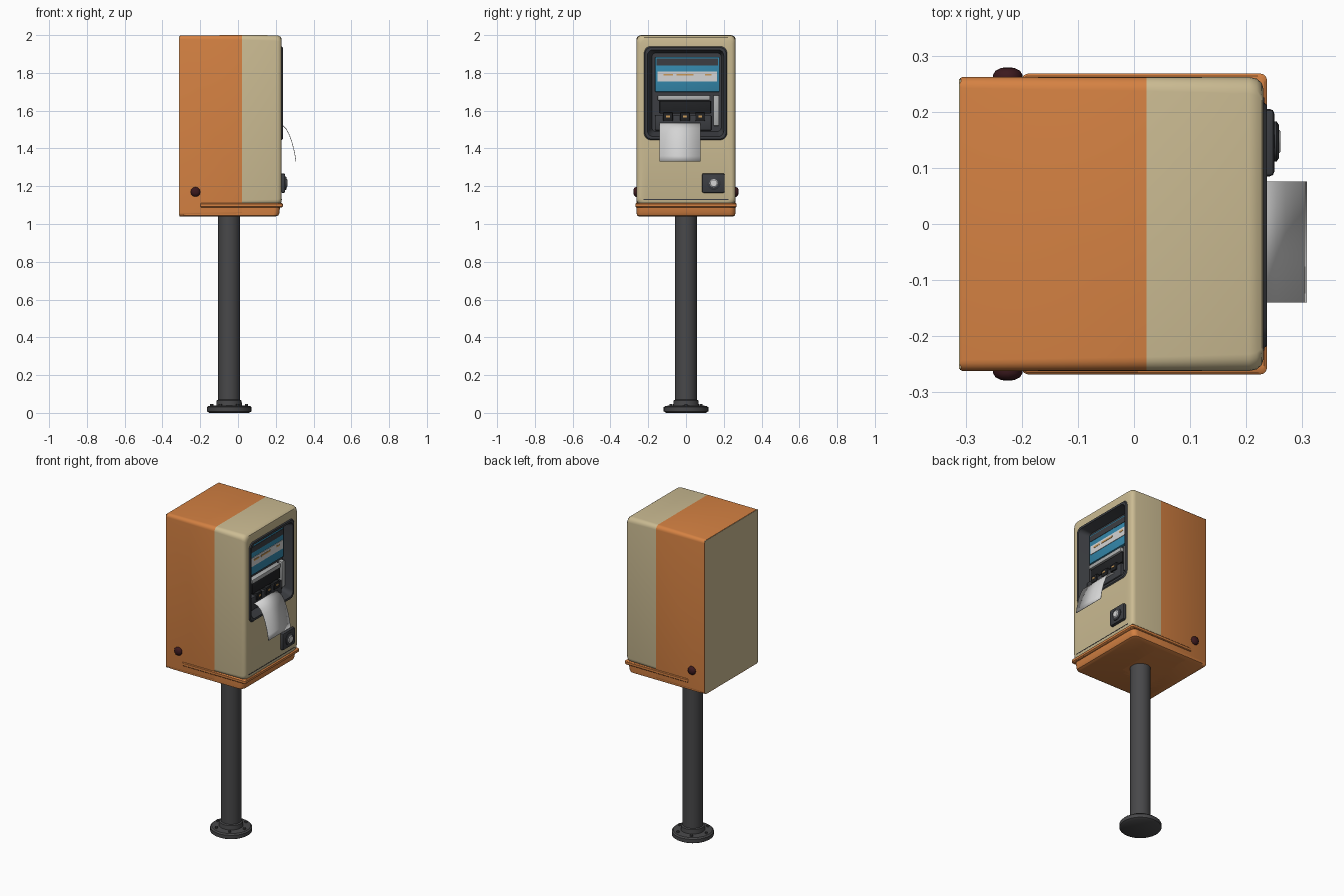
import bpy, bmesh, math
from mathutils import Matrix

if "Cube" in bpy.data.objects:
    bpy.data.objects.remove(bpy.data.objects["Cube"])


def material(name, rgb):
    m = bpy.data.materials.new(name)
    m.diffuse_color = (*rgb, 1)
    m.use_nodes = True
    m.node_tree.nodes["Principled BSDF"].inputs["Base Color"].default_value = m.diffuse_color
    return m


ORANGE = material("orange paint", (0.66, 0.22, 0.055))
CREAM = material("cream paint", (0.60, 0.50, 0.29))
STEEL = material("dark steel", (0.065, 0.065, 0.068))
TRIM = material("charcoal trim", (0.045, 0.048, 0.055))
BLACK = material("black plastic", (0.015, 0.016, 0.018))
BLUE = material("blue panel", (0.035, 0.25, 0.42))
WHITE = material("paper white", (0.66, 0.66, 0.66))
GREY = material("light grey", (0.42, 0.43, 0.43))
MAROON = material("maroon bolt", (0.045, 0.01, 0.013))
OCHRE = material("ochre mark", (0.60, 0.33, 0.10))


def finish(name, bm, mats, angle=35):
    bmesh.ops.recalc_face_normals(bm, faces=bm.faces)
    me = bpy.data.meshes.new(name)
    bm.to_mesh(me)
    bm.free()
    for m in mats:
        me.materials.append(m)
    ob = bpy.data.objects.new(name, me)
    bpy.context.collection.objects.link(ob)
    bpy.ops.object.select_all(action='DESELECT')
    ob.select_set(True)
    bpy.context.view_layer.objects.active = ob
    bpy.ops.object.shade_smooth_by_angle(angle=math.radians(angle))
    return ob


def rounded_rect(a0, a1, b0, b1, r, n=5):
    pts = []
    corners = ((a1 - r, b1 - r), (a0 + r, b1 - r), (a0 + r, b0 + r), (a1 - r, b0 + r))
    for k, (ca, cb) in enumerate(corners):
        for i in range(n + 1):
            t = math.pi / 2 * (k + i / n)
            pts.append((ca + r * math.cos(t), cb + r * math.sin(t)))
    return pts


def loft(name, axis, loops, mats, index=None):
    """Skin rounded rectangles (t, a0, a1, b0, b1, r) along x or z; index = material per band."""
    bm = bmesh.new()
    rings = []
    for t, *rect in loops:
        rings.append([bm.verts.new((t, a, b) if axis == 'x' else (a, b, t))
                      for a, b in rounded_rect(*rect)])
    for k in range(len(rings) - 1):
        p, q = rings[k], rings[k + 1]
        for i in range(len(p)):
            j = (i + 1) % len(p)
            bm.faces.new((p[i], p[j], q[j], q[i])).material_index = index[k] if index else 0
    bm.faces.new(rings[0])
    bm.faces.new(rings[-1]).material_index = index[-1] if index else 0
    return finish(name, bm, mats)


def box(name, x, y, z, mat, bevel=0.0):
    bm = bmesh.new()
    bmesh.ops.create_cube(bm, size=1)
    for v in bm.verts:
        v.co = [r[0] + (c + 0.5) * (r[1] - r[0]) for c, r in zip(v.co, (x, y, z))]
    if bevel:
        bmesh.ops.bevel(bm, geom=bm.edges[:], offset=bevel, segments=2, profile=0.5, affect='EDGES')
    return finish(name, bm, [mat])


def lathe(name, profile, mat, origin, rot=Matrix(), seg=32):
    bm = bmesh.new()
    rings = [[bm.verts.new((r * math.cos(2 * math.pi * i / seg), r * math.sin(2 * math.pi * i / seg), z))
              for i in range(seg)] for r, z in profile]
    for p, q in zip(rings, rings[1:]):
        for i in range(seg):
            j = (i + 1) % seg
            bm.faces.new((p[i], p[j], q[j], q[i]))
    bm.faces.new(rings[0])
    bm.faces.new(rings[-1])
    bm.transform(Matrix.Translation(origin) @ rot.to_4x4())
    return finish(name, bm, [mat])


# Pole with flanged foot
lathe("pole", [(0.105, 0), (0.118, 0.008), (0.118, 0.03), (0.11, 0.037), (0.068, 0.04), (0.066, 0.066),
               (0.058, 0.07), (0.058, 1.05)], STEEL, (-0.047, 0, 0))
for i in range(6):
    a = math.pi / 3 * i
    lathe("foot_bolt", [(0.009, 0), (0.009, 0.012)], STEEL,
          (-0.047 + 0.092 * math.cos(a), 0.092 * math.sin(a), 0.035), seg=6)

# Orange rear housing, with a cream back plate
loft("rear_housing", 'x', [(-0.31, -0.26, 0.26, 1.04, 1.995, 0.015), (-0.306, -0.262, 0.262, 1.04, 1.998, 0.02),
                           (0.022, -0.262, 0.262, 1.04, 2.0, 0.025)], [ORANGE])
box("back_plate", (-0.312, -0.308), (-0.258, 0.258), (1.045, 1.993), CREAM)

# Cream front cover, with the display recess and its dark rim
loft("front_cover", 'x', [
    (0.022, -0.262, 0.262, 1.10, 2.0, 0.025),
    (0.205, -0.262, 0.262, 1.10, 1.999, 0.03),
    (0.219, -0.259, 0.259, 1.103, 1.995, 0.03),
    (0.228, -0.251, 0.251, 1.11, 1.988, 0.03),
    (0.231, -0.24, 0.24, 1.12, 1.976, 0.03),
    (0.231, -0.222, 0.217, 1.445, 1.94, 0.035),
    (0.237, -0.217, 0.212, 1.45, 1.935, 0.035),
    (0.237, -0.204, 0.20, 1.463, 1.922, 0.03),
    (0.175, -0.18, 0.187, 1.49, 1.905, 0.02)],
    [CREAM, TRIM], [0, 0, 0, 0, 0, 1, 1, 1, 1])

# Orange bottom tray and overhanging lip
loft("bottom_tray", 'z', [
    (1.04, -0.30, 0.20, -0.25, 0.25, 0.03),
    (1.046, -0.305, 0.213, -0.26, 0.26, 0.03),
    (1.06, -0.305, 0.22, -0.261, 0.261, 0.03),
    (1.092, -0.305, 0.222, -0.261, 0.261, 0.03)], [ORANGE])
loft("tray_lip", 'z', [
    (1.088, -0.20, 0.232, -0.264, 0.264, 0.012),
    (1.092, -0.20, 0.237, -0.268, 0.268, 0.012),
    (1.106, -0.20, 0.237, -0.268, 0.268, 0.012),
    (1.110, -0.20, 0.232, -0.264, 0.264, 0.012)], [ORANGE])
box("door_seam", (0.229, 0.2325), (-0.225, 0.225), (1.128, 1.132), TRIM)

# Side hinge bolts
for s in (-1, 1):
    lathe("hinge_bolt", [(0.026, 0), (0.026, 0.006), (0.022, 0.013), (0.012, 0.018), (0.004, 0.019)], MAROON,
          (-0.225, 0.26 * s, 1.17), Matrix.Rotation(-s * math.pi / 2, 3, 'X'), 12)

# Information panel inside the recess
box("info_panel", (0.17, 0.190), (-0.163, 0.178), (1.70, 1.885), BLUE, 0.003)
box("info_header", (0.189, 0.192), (-0.155, 0.17), (1.84, 1.875), TRIM)
box("info_label", (0.189, 0.193), (-0.152, 0.165), (1.755, 1.808), WHITE)
for y0, y1 in ((-0.12, -0.07), (-0.05, 0.04), (0.10, 0.135)):
    box("label_mark", (0.192, 0.195), (y0, y1), (1.785, 1.795), OCHRE)

# Printer unit: grey trims, black mouth and slots
box("printer_bar", (0.17, 0.205), (-0.15, 0.128), (1.655, 1.68), GREY, 0.003)
box("side_strip", (0.17, 0.200), (0.145, 0.175), (1.52, 1.68), GREY, 0.003)
box("printer_mouth", (0.17, 0.197), (-0.14, 0.132), (1.585, 1.652), BLACK, 0.004)
box("printer_shelf", (0.17, 0.208), (-0.165, 0.135), (1.495, 1.575), TRIM, 0.006)
for y in (-0.095, -0.005, 0.075):
    box("slot_block", (0.18, 0.216), (y - 0.026, y + 0.026), (1.545, 1.59), BLACK, 0.005)
    box("slot_mark", (0.214, 0.218), (y - 0.01, y + 0.01), (1.565, 1.575), OCHRE)

# Curling paper ticket
path = [(0.19, 1.535), (0.215, 1.533), (0.235, 1.525), (0.254, 1.507), (0.27, 1.48),
        (0.285, 1.44), (0.296, 1.40), (0.304, 1.36), (0.308, 1.33)]
bm = bmesh.new()
rows = [[bm.verts.new((x, y, z)) for y in (-0.14, 0.076)] for x, z in path]
for p, q in zip(rows, rows[1:]):
    bm.faces.new((p[0], p[1], q[1], q[0]))
ticket = finish("paper_ticket", bm, [WHITE])
ticket.modifiers.new("thickness", 'SOLIDIFY').thickness = 0.003

# Lock box with a round key cylinder
box("lock_box", (0.225, 0.25), (0.085, 0.205), (1.165, 1.268), TRIM, 0.008)
turn = Matrix.Rotation(math.pi / 2, 3, 'Y')
lathe("lock_collar", [(0.036, 0), (0.036, 0.008), (0.03, 0.012)], TRIM, (0.246, 0.147, 1.216), turn, 20)
lathe("lock_cylinder", [(0.022, 0), (0.022, 0.012), (0.018, 0.015)], WHITE, (0.246, 0.147, 1.216), turn, 16)
